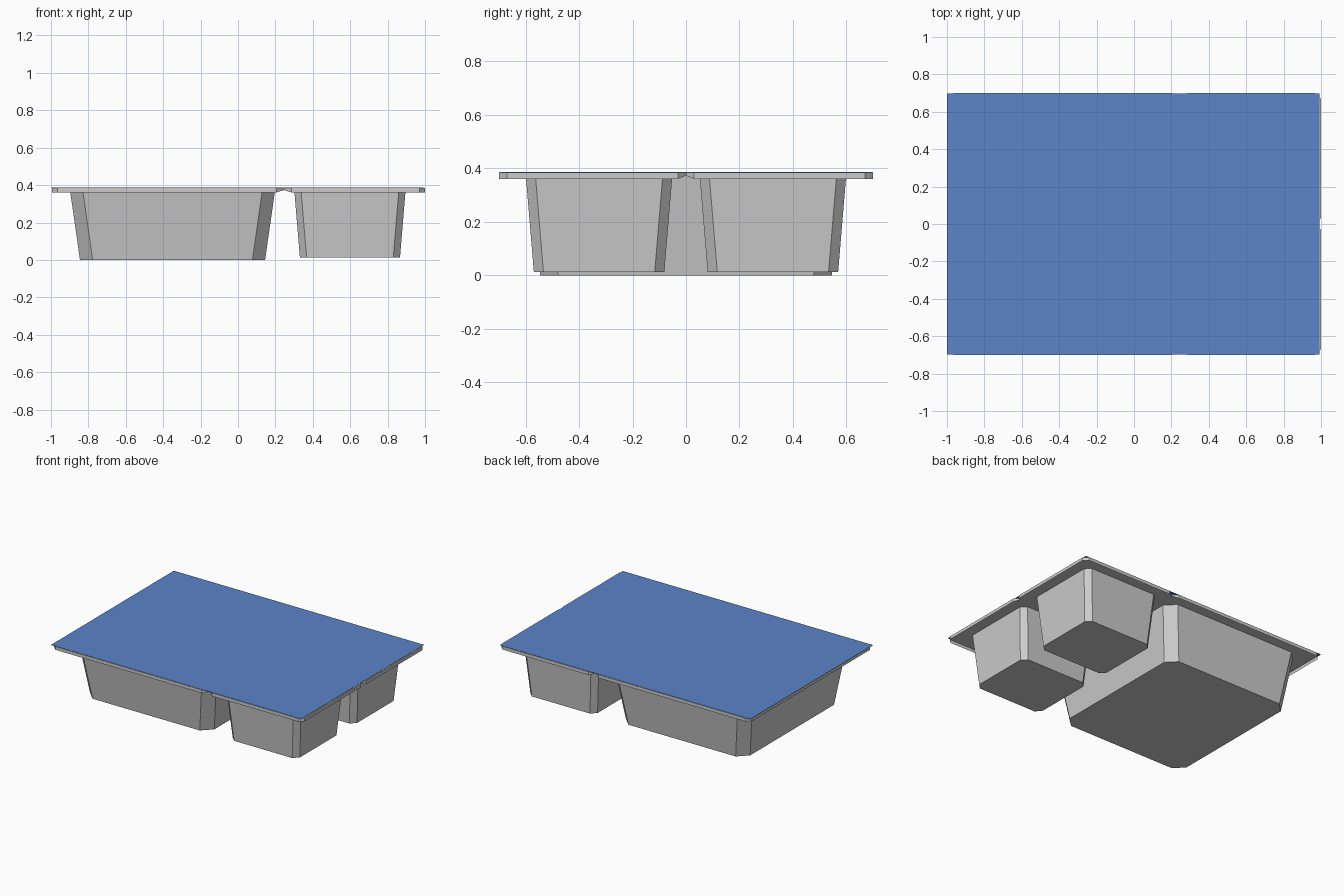
import bpy
import bmesh

cube = bpy.data.objects.get("Cube")
if cube:
    bpy.data.objects.remove(cube, do_unlink=True)

RIM_TOP, RIM_LOW = 0.384, 0.361


def make_material(name, rgb):
    mat = bpy.data.materials.new(name)
    mat.use_nodes = True
    mat.diffuse_color = (*rgb, 1)
    mat.node_tree.nodes["Principled BSDF"].inputs["Base Color"].default_value = (*rgb, 1)
    return mat


def add_object(name, bm, mat):
    bmesh.ops.recalc_face_normals(bm, faces=bm.faces)
    mesh = bpy.data.meshes.new(name)
    bm.to_mesh(mesh)
    bm.free()
    mesh.materials.append(mat)
    obj = bpy.data.objects.new(name, mesh)
    bpy.context.collection.objects.link(obj)
    return obj


def cut_rect(x0, x1, y0, y1, c):
    """Rectangle outline with cut corners."""
    return [(x0 + c, y0), (x1 - c, y0), (x1, y0 + c), (x1, y1 - c),
            (x1 - c, y1), (x0 + c, y1), (x0, y1 - c), (x0, y0 + c)]


def ring(bm, points, z):
    return [bm.verts.new((x, y, z)) for x, y in points]


def bridge(bm, a, b):
    for i in range(len(a)):
        j = (i + 1) % len(a)
        bm.faces.new((a[i], a[j], b[j], b[i]))


def loop_edges(bm, verts):
    found = []
    for i, v in enumerate(verts):
        w = verts[(i + 1) % len(verts)]
        found.append(bm.edges.get((v, w)) or bm.edges.new((v, w)))
    return found


grey = make_material("light grey plastic", (0.6, 0.6, 0.6))
blue = make_material("blue film", (0.105, 0.23, 0.58))

# Compartments: x0, x1, y0, y1 at the rim, inset at the floor, floor height, corner cut
tubs = {
    "large_tub": (-0.90, 0.20, -0.60, 0.60, 0.055, 0.0, 0.068),
    "front_small_tub": (0.30, 0.897, -0.60, -0.05, 0.031, 0.012, 0.036),
    "back_small_tub": (0.30, 0.897, 0.05, 0.60, 0.031, 0.012, 0.036),
}

# Rim outline, with notches where the three sections meet
X0, X1, Y, C, MID = -0.995, 1.0, 0.7, 0.03, 0.245
outline = [
    (X0 + C, -Y), (MID - 0.04, -Y), (MID, -Y + C), (MID + 0.04, -Y), (X1 - C, -Y),
    (X1, -Y + C), (X1, -0.03), (X1 - C, 0), (X1, 0.03), (X1, Y - C),
    (X1 - C, Y), (MID + 0.04, Y), (MID, Y - C), (MID - 0.04, Y), (X0 + C, Y),
    (X0, Y - C), (X0, -Y + C),
]
rim = bmesh.new()
top = ring(rim, outline, RIM_TOP)
low = ring(rim, outline, RIM_LOW)
for v in low:
    if (v.co.x, v.co.y) and (abs(v.co.x - MID) < 0.01 or abs(v.co.y) < 0.01):
        v.co.z = 0.373
bridge(rim, low, top)
edges = loop_edges(rim, top)

# Tapered tubs, open under the film
for name, (x0, x1, y0, y1, inset, floor, cut) in tubs.items():
    mouth = cut_rect(x0, x1, y0, y1, cut)
    base = cut_rect(x0 + inset, x1 - inset, y0 + inset, y1 - inset, cut)
    bm = bmesh.new()
    low_ring = ring(bm, base, floor)
    bridge(bm, low_ring, ring(bm, mouth, RIM_TOP))
    bm.faces.new(low_ring)
    add_object(name, bm, grey)
    edges += loop_edges(rim, ring(rim, mouth, RIM_TOP))

# Flat flange around the tub mouths
bmesh.ops.triangle_fill(rim, edges=edges, use_beauty=True)
add_object("tray_rim", rim, grey)

# Sealing film
film = bmesh.new()
film_points = [(-1, -0.698), (0.992, -0.698), (0.992, 0.698), (-1, 0.698)]
under, over = ring(film, film_points, 0.385), ring(film, film_points, 0.387)
bridge(film, under, over)
film.faces.new(under)
film.faces.new(over)
add_object("top_film", film, blue)
